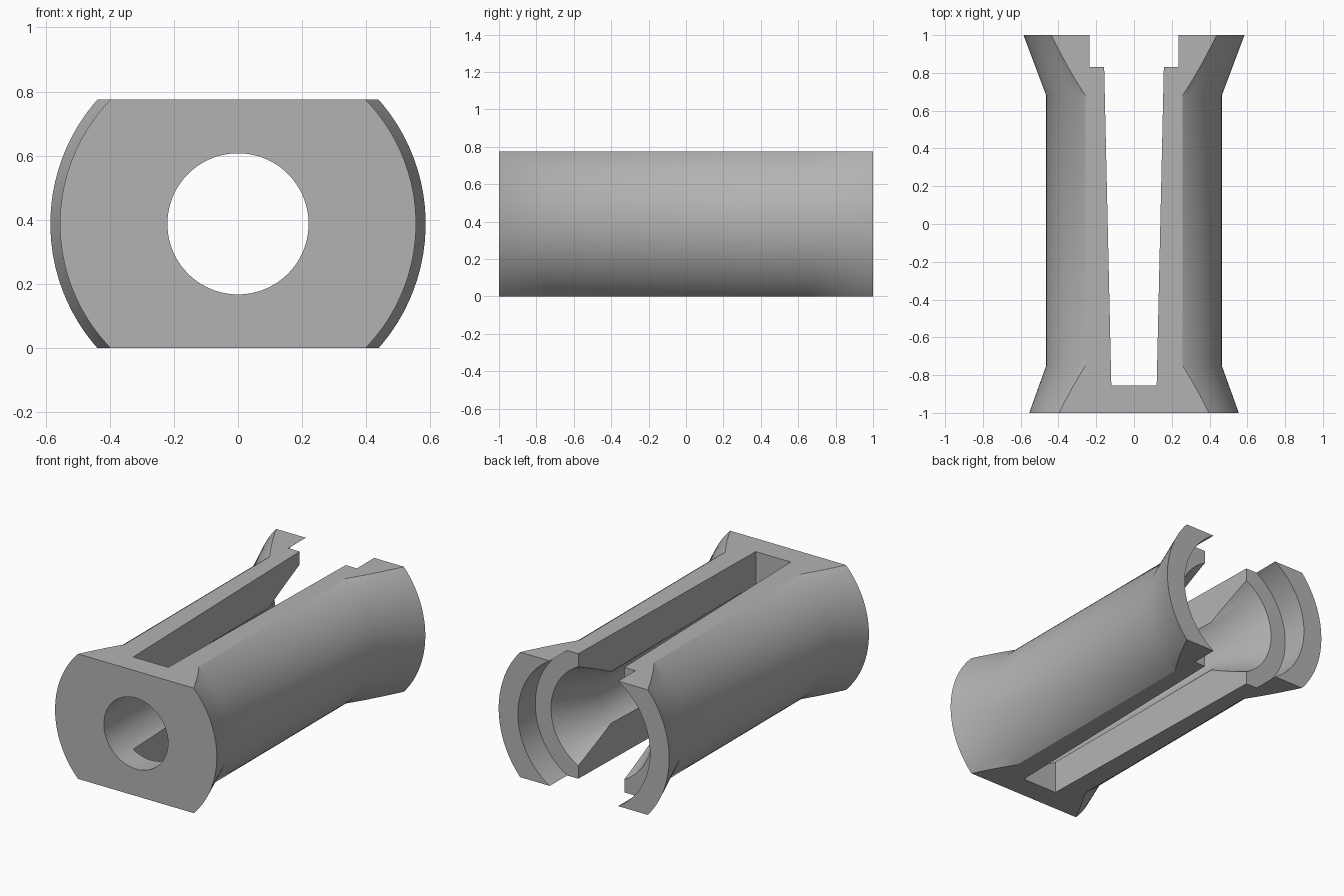
import bpy, bmesh, math

if "Cube" in bpy.data.objects:
    bpy.data.objects.remove(bpy.data.objects["Cube"], do_unlink=True)

HALF_H = 0.3875      # half height between the two flats
SEGMENTS = 96

grey = bpy.data.materials.new("plain grey")
grey.use_nodes = True
colour = (0.45, 0.45, 0.45, 1)
grey.diffuse_color = colour
grey.node_tree.nodes["Principled BSDF"].inputs["Base Color"].default_value = colour


def finish(bm, name):
    bmesh.ops.recalc_face_normals(bm, faces=bm.faces)
    mesh = bpy.data.meshes.new(name)
    bm.to_mesh(mesh)
    bm.free()
    mesh.materials.append(grey)
    obj = bpy.data.objects.new(name, mesh)
    bpy.context.collection.objects.link(obj)
    return obj


def lathe(name, profile):
    """Closed ring turned about the long (y) axis from (radius, y) points."""
    bm = bmesh.new()
    rings = []
    for i in range(SEGMENTS):
        a = 2 * math.pi * (i + 0.5) / SEGMENTS
        rings.append([bm.verts.new((r * math.cos(a), y, HALF_H + r * math.sin(a)))
                      for r, y in profile])
    n = len(profile)
    for i, ring in enumerate(rings):
        nxt = rings[(i + 1) % SEGMENTS]
        for j in range(n):
            k = (j + 1) % n
            bm.faces.new((ring[j], ring[k], nxt[k], nxt[j]))
    return finish(bm, name)


def prism(name, outline, z0, z1):
    """Outline in plan, extruded upwards."""
    bm = bmesh.new()
    face = bm.faces.new([bm.verts.new((x, y, z0)) for x, y in outline])
    top = bmesh.ops.extrude_face_region(bm, geom=[face])["geom"]
    verts = [v for v in top if isinstance(v, bmesh.types.BMVert)]
    bmesh.ops.translate(bm, verts=verts, vec=(0, 0, z1 - z0))
    return finish(bm, name)


def cut(target, cutter, operation):
    mod = target.modifiers.new(cutter.name, "BOOLEAN")
    mod.operation = operation
    mod.solver = "EXACT"
    mod.object = cutter
    bpy.ops.object.select_all(action="DESELECT")
    bpy.context.view_layer.objects.active = target
    target.select_set(True)
    bpy.ops.object.modifier_apply(modifier=mod.name)
    bpy.data.objects.remove(cutter, do_unlink=True)


# Flared sleeve: outer skin front to back, then counterbore, cone and bore
sleeve = lathe("flared_sleeve", [
    (0.555, -1), (0.465, -0.75), (0.465, 0.68), (0.585, 1),
    (0.453, 1), (0.453, 0.83), (0.345, 0.83), (0.22, 0.52), (0.22, -1)])

# Top and bottom flats
flats = prism("flats_cutter", [(-1, -2), (1, -2), (1, 2), (-1, 2)], 0, 2 * HALF_H)
cut(sleeve, flats, "INTERSECT")

# Tapered slot running through to the open back
slot = prism("slot_cutter", [(-0.12, -0.855), (0.12, -0.855),
                             (0.164, 1.1), (-0.164, 1.1)], -0.5, 1.5)
cut(sleeve, slot, "DIFFERENCE")

bpy.ops.object.shade_smooth_by_angle(angle=math.radians(30))
